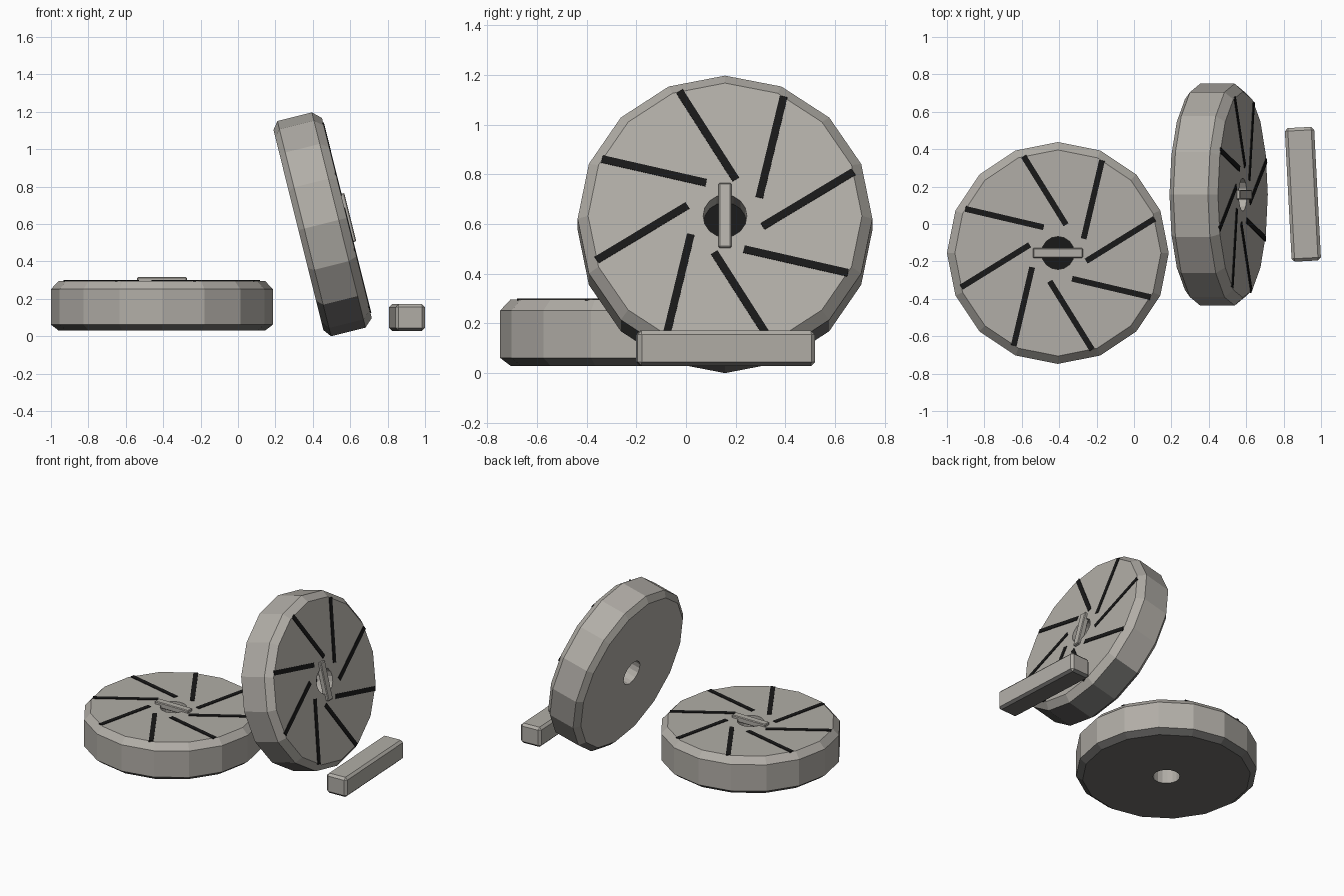
import bpy, bmesh, math
from mathutils import Matrix, Vector

if "Cube" in bpy.data.objects:
    bpy.data.objects.remove(bpy.data.objects["Cube"])

def make_mat(name, rgb):
    m = bpy.data.materials.new(name)
    m.diffuse_color = (*rgb, 1)
    m.use_nodes = True
    m.node_tree.nodes["Principled BSDF"].inputs["Base Color"].default_value = m.diffuse_color
    return m

STONE = make_mat("grey_stone", (0.44, 0.42, 0.385))
UNDER = make_mat("dark_underside", (0.16, 0.157, 0.15))
DARK = make_mat("dark_groove", (0.009, 0.009, 0.009))

R, HALF, EYE, SIDES = 0.593, 0.1335, 0.088, 16

def finish(name, bm, mats, matrix):
    bmesh.ops.recalc_face_normals(bm, faces=bm.faces[:])
    # faces that look down at the ground take the second colour
    if len(mats) > 1:
        rot = matrix.to_3x3()
        for f in bm.faces:
            f.normal_update()
            outside = f.calc_center_median().xy.length > EYE or abs(f.normal.z) > 0.5
            if outside and (rot @ f.normal).z < -0.6:
                f.material_index = 1
    me = bpy.data.meshes.new(name)
    bm.to_mesh(me)
    bm.free()
    for m in mats:
        me.materials.append(m)
    ob = bpy.data.objects.new(name, me)
    ob.matrix_world = matrix
    bpy.context.collection.objects.link(ob)
    return ob

def add_box(bm, size, matrix=Matrix()):
    bmesh.ops.create_cube(bm, size=1, matrix=matrix @ Matrix.Diagonal((*size, 1)))

def bevelled_box(name, size, bevel, mats, matrix):
    bm = bmesh.new()
    add_box(bm, size)
    bmesh.ops.bevel(bm, geom=bm.edges[:], offset=bevel, segments=1, affect='EDGES')
    return finish(name, bm, mats, matrix)

def millstone(prefix, place):
    # chamfered ring with a central eye, spun from a closed profile
    profile = [(EYE, -HALF), (R - 0.042, -HALF), (R, -HALF + 0.032),
               (R, HALF - 0.045), (R - 0.042, HALF), (EYE, HALF)]
    bm = bmesh.new()
    rings = []
    for i in range(SIDES):
        a = 2 * math.pi * i / SIDES
        rings.append([bm.verts.new((r * math.cos(a), r * math.sin(a), z)) for r, z in profile])
    n = len(profile)
    for i in range(SIDES):
        p, q = rings[i], rings[(i + 1) % SIDES]
        for j in range(n):
            k = (j + 1) % n
            bm.faces.new((p[j], q[j], q[k], p[k]))
    finish(prefix + "_stone", bm, [STONE, UNDER], place)

    # eight skewed furrows on the grinding face
    bm = bmesh.new()
    for k in range(8):
        a = math.radians(11.8 + 45 * k)
        m = (Matrix.Translation((0.341 * math.cos(a), 0.341 * math.sin(a), HALF))
             @ Matrix.Rotation(a + math.radians(20), 4, 'Z'))
        add_box(bm, (0.43, 0.031, 0.008), m)
    finish(prefix + "_furrows", bm, [DARK], place)

    # dark plug deep in the eye
    bm = bmesh.new()
    bmesh.ops.create_cone(bm, cap_ends=True, segments=SIDES, radius1=EYE, radius2=EYE, depth=0.006)
    finish(prefix + "_eye_plug", bm, [DARK], place)

    # bar across the eye
    bevelled_box(prefix + "_eye_bar", (0.267, 0.052, 0.04), 0.005, [STONE],
                 place @ Matrix.Translation((0, 0, HALF - 0.001)))

# lying stone and leaning stone
millstone("lying", Matrix.Translation((-0.407, -0.155, 0.163)))
millstone("leaning", Matrix.Translation((0.4525, 0.157, 0.6))
          @ Matrix.Rotation(math.radians(76), 4, 'Y'))

# loose beam on the ground
bevelled_box("loose_beam", (0.157, 0.715, 0.142), 0.016, [STONE, UNDER],
             Matrix.Translation((0.903, 0.159, 0.1)) @ Matrix.Rotation(math.radians(3), 4, 'Z'))
